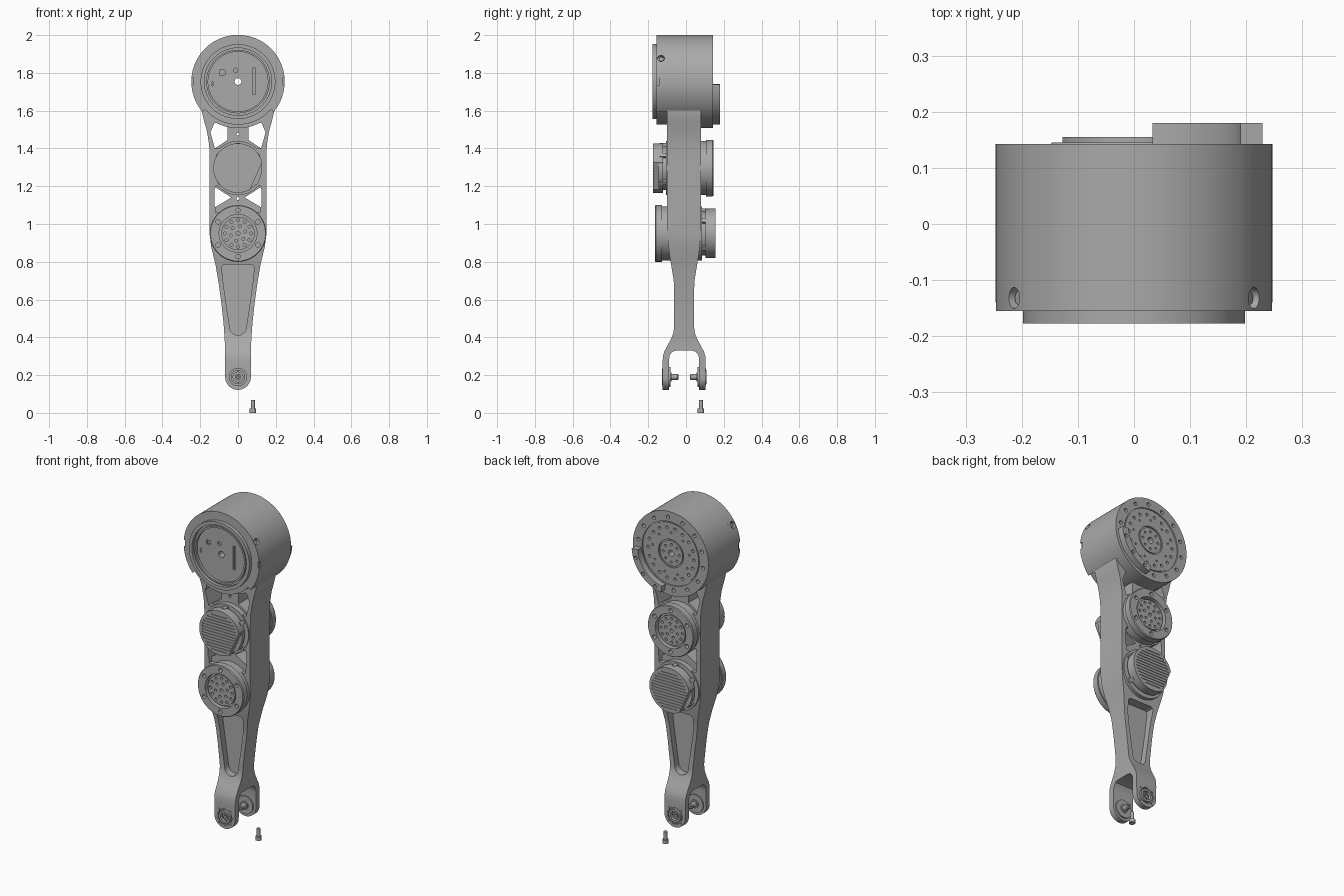
import bpy, bmesh
from math import sin, cos, pi, radians

if "Cube" in bpy.data.objects:
    bpy.data.objects.remove(bpy.data.objects["Cube"])

MID = -0.01                      # depth of the arm's middle plane
DRUM_Z, UPPER_Z, LOWER_Z, PIN_Z = 1.754, 1.296, 0.95, 0.19
parts = []

metal = bpy.data.materials.new("grey metal")
metal.use_nodes = True
metal.diffuse_color = (0.4, 0.4, 0.4, 1)
metal.node_tree.nodes["Principled BSDF"].inputs["Base Color"].default_value = (0.4, 0.4, 0.4, 1)


def finish(name, bm):
    bmesh.ops.recalc_face_normals(bm, faces=bm.faces)
    me = bpy.data.meshes.new(name)
    bm.to_mesh(me)
    bm.free()
    me.materials.append(metal)
    ob = bpy.data.objects.new(name, me)
    bpy.context.collection.objects.link(ob)
    parts.append(ob)
    return ob


def prism(name, loops, lo, hi, axis="y"):
    """Extrude closed outlines along one axis."""
    put = {"x": lambda p, t: (t, p[0], p[1]),
           "y": lambda p, t: (p[0], t, p[1]),
           "z": lambda p, t: (p[0], p[1], t)}[axis]
    bm = bmesh.new()
    for pts in loops:
        a = [bm.verts.new(put(p, lo)) for p in pts]
        b = [bm.verts.new(put(p, hi)) for p in pts]
        bm.faces.new(a)
        bm.faces.new(b[::-1])
        for i in range(len(pts)):
            j = (i + 1) % len(pts)
            bm.faces.new((a[i], b[i], b[j], a[j]))
    return finish(name, bm)


def lathe(name, profile, z, side=1, steps=96):
    """Turn a closed (radius, depth) profile about a front-to-back axis."""
    bm = bmesh.new()
    rings = [[bm.verts.new((r * cos(2 * pi * k / steps), MID + side * d, z + r * sin(2 * pi * k / steps)))
              for k in range(steps)] for r, d in profile]
    for i in range(len(rings)):
        a, b = rings[i], rings[(i + 1) % len(rings)]
        for k in range(steps):
            n = (k + 1) % steps
            bm.faces.new((a[k], a[n], b[n], b[k]))
    return finish(name, bm)


def radial_plug(name, angle, radius, r0, r1, y):
    """Short cylinder pointing outward from the drum axis."""
    bm = bmesh.new()
    bmesh.ops.create_cone(bm, cap_ends=True, segments=20, radius1=radius, radius2=radius, depth=r1 - r0)
    for v in bm.verts:
        r, t = (r0 + r1) / 2 + v.co.z, v.co.x
        v.co = (r * cos(angle) - t * sin(angle), y + v.co.y, DRUM_Z + r * sin(angle) + t * cos(angle))
    return finish(name, bm)


def circle(r, x, z, n=16):
    return [(x + r * cos(2 * pi * k / n), z + r * sin(2 * pi * k / n)) for k in range(n)]


def bolts(count, ring, r, z, start=0):
    return [circle(r, ring * cos(radians(start) + 2 * pi * k / count),
                   z + ring * sin(radians(start) + 2 * pi * k / count), 12) for k in range(count)]


def arc(r0, r1, z, a0, a1, n=40):
    ang = [radians(a0 + (a1 - a0) * k / n) for k in range(n + 1)]
    return ([(r1 * cos(a), z + r1 * sin(a)) for a in ang] +
            [(r0 * cos(a), z + r0 * sin(a)) for a in reversed(ang)])


def box(x0, x1, z0, z1):
    return [(x0, z0), (x1, z0), (x1, z1), (x0, z1)]


def mirrored(half, c=0):
    return half + [(2 * c - u, v) for u, v in reversed(half)]


def boolean(ob, tool, op="DIFFERENCE"):
    m = ob.modifiers.new("cut", "BOOLEAN")
    m.operation, m.object, m.solver = op, tool, "EXACT"
    dg = bpy.context.evaluated_depsgraph_get()
    me = bpy.data.meshes.new_from_object(ob.evaluated_get(dg))
    ob.modifiers.clear()
    ob.data = me
    parts.remove(tool)
    bpy.data.objects.remove(tool)


def depth_prism(name, loops, d0, d1, side):
    lo, hi = sorted((MID + side * d0, MID + side * d1))
    return prism(name, loops, lo, hi)


# Arm: front outline crossed with the forked side outline
tip = [(0.068 * cos(a), PIN_Z - 0.068 * sin(a)) for a in [(k + 0.5) * pi / 24 for k in range(12)]]
front = mirrored([(0.185, 1.66), (0.193, 1.6), (0.178, 1.54), (0.164, 1.49), (0.153, 1.42), (0.15, 1.36),
                  (0.15, 0.95), (0.142, 0.88), (0.118, 0.78), (0.103, 0.69), (0.088, 0.58), (0.076, 0.47),
                  (0.069, 0.36)] + tip)
side_outline = mirrored([(0.08, 1.66), (0.08, 1.0), (0.077, 0.92), (0.068, 0.84), (0.053, 0.75), (0.045, 0.7),
                         (0.043, 0.65), (0.043, 0.45), (0.048, 0.42), (0.06, 0.39), (0.095, 0.325),
                         (0.102, 0.3), (0.104, 0.27), (0.104, 0.1), (0.07, 0.1), (0.07, 0.28), (0.066, 0.305),
                         (0.052, 0.324), (0.03, 0.33)], MID)
arm = prism("arm", [front], -0.3, 0.3)
boolean(arm, prism("side_cutter", [side_outline], -0.5, 0.5, "x"), "INTERSECT")

# Open windows beside the webs, small web holes and the fork bore
openings = [circle(0.008, 0, 1.475), circle(0.008, 0, 1.135), circle(0.052, 0, PIN_Z, 48)]
for s in (-1, 1):
    openings.append([(s * x, z) for x, z in [(0.055, 1.55), (0.055, 1.445), (0.122, 1.4), (0.128, 1.42),
                                             (0.146, 1.485), (0.125, 1.535)]])
    openings.append([(s * x, z) for x, z in [(0.035, 1.14), (0.12, 1.195), (0.125, 1.18), (0.125, 1.1), (0.12, 1.09)]])
boolean(arm, prism("opening_cutter", openings, -0.3, 0.3))

# Recessed webs and the long tapered pocket, front and back
floor = [(0.044 * cos(a), 0.455 - 0.044 * sin(a)) for a in [k * pi / 16 for k in range(8)]]
pocket = mirrored([(0.07, 0.785), (0.082, 0.78), (0.086, 0.765), (0.077, 0.68), (0.06, 0.56)] + floor)
for s in (-1, 1):
    boolean(arm, depth_prism("web_cutter", [box(-0.122, 0.122, 1.4, 1.56), box(-0.12, 0.12, 1.06, 1.2)], 0.065, 0.2, s))
    boolean(arm, depth_prism("pocket_cutter", [pocket], 0.015, 0.2, s))

# Hip drum with stepped front cover, hollow axle and bolt circles
drum = lathe("drum", [(0.018, -0.145), (0.158, -0.145), (0.158, -0.16), (0.168, -0.16), (0.168, -0.148),
                      (0.178, -0.148), (0.178, -0.167), (0.198, -0.167), (0.198, -0.145), (0.228, -0.145),
                      (0.228, -0.09), (0.247, -0.09), (0.247, 0.153), (0.187, 0.153), (0.187, 0.145),
                      (0.18, 0.145), (0.18, 0.15), (0.082, 0.15), (0.082, 0.142), (0.074, 0.142),
                      (0.074, 0.148), (0.018, 0.148)], DRUM_Z, steps=128)
back_holes = bolts(14, 0.213, 0.011, DRUM_Z, 8) + bolts(8, 0.052, 0.007, DRUM_Z)
back_holes += bolts(18, 0.15, 0.009, DRUM_Z) + bolts(9, 0.122, 0.006, DRUM_Z, 10)
boolean(drum, prism("bolt_cutter", back_holes, 0.11, 0.3))
slots = [box(0.077, 0.092, 1.685, 1.825), box(-0.097, -0.07, 1.79, 1.815), circle(0.012, -0.013, 1.813),
         circle(0.005, -0.135, 1.735), circle(0.005, -0.135, 1.75)]
boolean(drum, prism("slot_cutter", slots, -0.3, -0.143))

# Front collar, open at the bottom, with notches and radial screws
collar = prism("drum_collar", [arc(0.215, 0.247, DRUM_Z, -40, 220, 96)], -0.155, -0.095)
boolean(collar, prism("notch_cutter", [box(s * 0.25 - 0.012, s * 0.25 + 0.012, 1.735, 1.775) for s in (-1, 1)],
                      -0.2, -0.14))
for deg in (-30, 30, 90, 150, 210):
    a = radians(deg)
    boolean(collar, radial_plug("seat_cutter", a, 0.019, 0.228, 0.27, -0.132))
    radial_plug("collar_screw", a, 0.012, 0.22, 0.238, -0.132)

# Rear end-stop crescent
stop = prism("rear_stop", [arc(0.19, 0.23, DRUM_Z, -80, -4)], 0.14, 0.18)
boolean(stop, prism("stop_cutter", bolts(14, 0.213, 0.011, DRUM_Z, 8), 0.165, 0.3))


def hub(name, z, s):
    """Output face of a motor: stepped flange with bolt patterns."""
    ob = lathe(name, [(0.01, 0), (0.143, 0), (0.143, 0.116), (0.15, 0.116), (0.15, 0.15), (0.146, 0.155),
                      (0.1, 0.155), (0.1, 0.125), (0.088, 0.125), (0.088, 0.145), (0.01, 0.145)], z, s)
    holes = bolts(6, 0.122, 0.012, z, 30) + bolts(12, 0.07, 0.008, z) + bolts(6, 0.04, 0.008, z, 15)
    boolean(ob, depth_prism("hub_cutter", holes, 0.13, 0.3, s))


def cap(name, z, s):
    """Finned rear cover of a motor, with one flat side."""
    lathe(name + "_seat", [(0.01, 0), (0.143, 0), (0.143, 0.096), (0.116, 0.096), (0.116, 0.112),
                           (0.128, 0.112), (0.128, 0.135), (0.01, 0.135)], z, s)
    angles = [radians(13 + 286 * k / 60) for k in range(61)]
    ob = depth_prism(name, [[(-s * 0.131 * cos(a), z + 0.131 * sin(a)) for a in angles]], 0.112, 0.165, s)
    grooves = []
    for k in range(-6, 7):
        h = k * 0.017
        w = (0.114 ** 2 - h * h) ** 0.5
        grooves.append(box(-w, w, z + h - 0.004, z + h + 0.004))
    boolean(ob, depth_prism("groove_cutter", grooves, 0.161, 0.3, s))
    # clamp lugs around the edge
    lugs = [arc(0.112, 0.133, z, c - 5, c + 5, 6) for c in (32, 90, 148, 218, 322)]
    depth_prism(name + "_lugs", lugs, 0.09, 0.13, s)


hub("upper_motor_hub", UPPER_Z, 1)
cap("upper_motor_cap", UPPER_Z, -1)
hub("lower_motor_hub", LOWER_Z, -1)
cap("lower_motor_cap", LOWER_Z, 1)

# Fork bosses seated in the bore, and inward pins
for s, label in ((-1, "front"), (1, "rear")):
    lathe(label + "_fork_boss", [(0.008, 0.072), (0.053, 0.072), (0.053, 0.104), (0.066, 0.104), (0.066, 0.113),
                                 (0.046, 0.113), (0.046, 0.098), (0.038, 0.098), (0.038, 0.118),
                                 (0.026, 0.118), (0.026, 0.1), (0.016, 0.1), (0.016, 0.112), (0.008, 0.112)],
          PIN_Z, s, 48)
    lathe(label + "_fork_pin", [(0.004, 0.03), (0.012, 0.03), (0.016, 0.034), (0.016, 0.066), (0.024, 0.066),
                                (0.024, 0.09), (0.004, 0.09)], PIN_Z, s, 32)
    depth_prism(label + "_boss_screws", bolts(4, 0.056, 0.006, PIN_Z, 45), 0.11, 0.117, s)

# Loose screw below the fork
head = prism("screw_head", [circle(0.017, 0.079, 0.079, 24)], 0, 0.022, "z")
boolean(head, prism("socket_cutter", [circle(0.008, 0.079, 0.079, 6)], -0.1, 0.012, "z"))
prism("screw_shank", [circle(0.01, 0.079, 0.079, 24)], 0.02, 0.068, "z")

# Smooth the curved walls, keep hard edges
bpy.ops.object.select_all(action="DESELECT")
for ob in parts:
    ob.select_set(True)
bpy.context.view_layer.objects.active = arm
bpy.ops.object.shade_smooth_by_angle(angle=radians(28))
